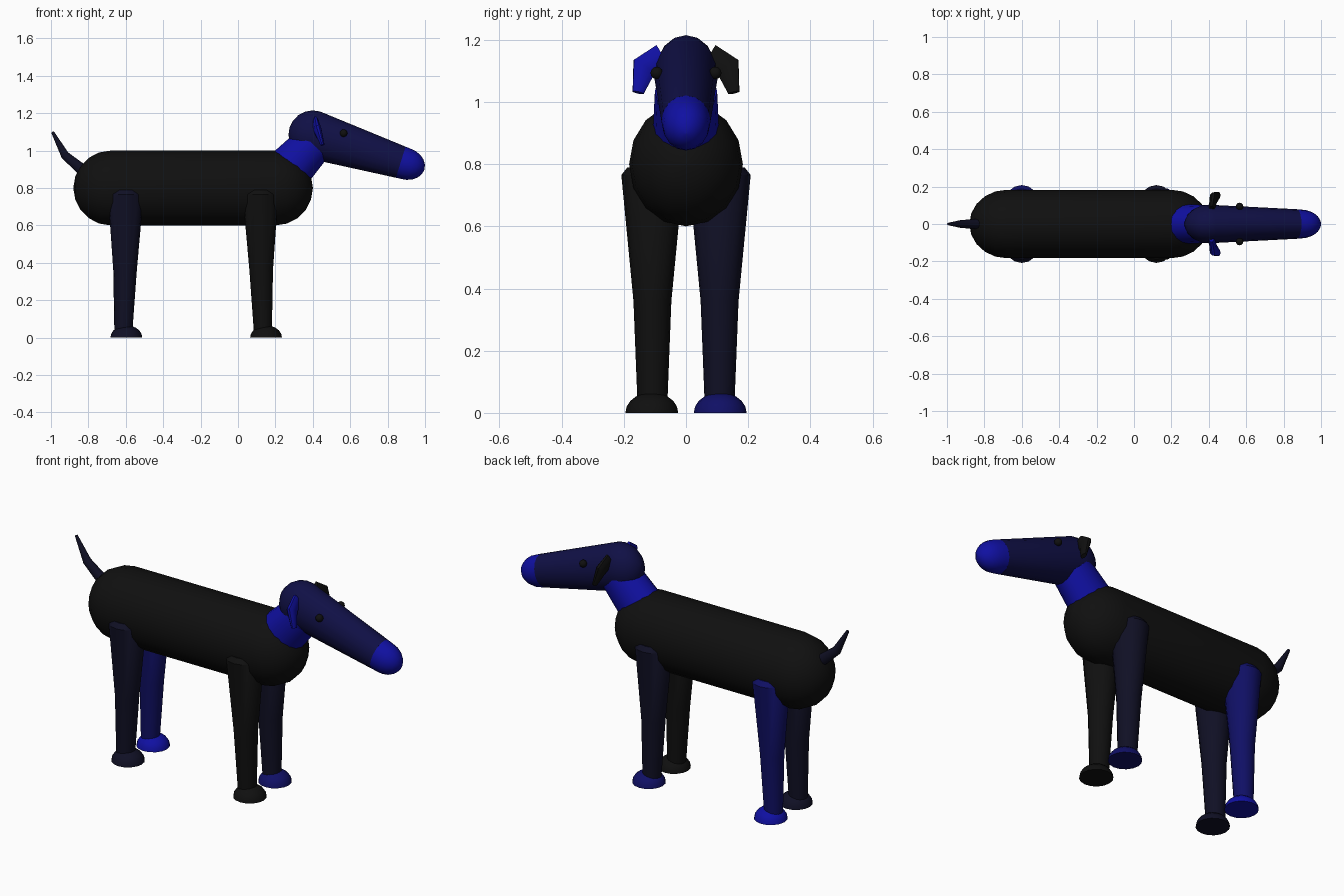
import bpy, bmesh, math
from mathutils import Vector

cube = bpy.data.objects.get("Cube")
if cube:
    bpy.data.objects.remove(cube, do_unlink=True)


def material(name, grey, blue):
    m = bpy.data.materials.new(name)
    m.use_nodes = True
    colour = (grey, grey, blue, 1)
    m.diffuse_color = colour
    m.node_tree.nodes["Principled BSDF"].inputs["Base Color"].default_value = colour
    return m


black = material("black", 0.005, 0.005)
midnight = material("midnight blue", 0.005, 0.018)
navy = material("navy", 0.005, 0.06)
mid_blue = material("medium blue", 0.005, 0.13)
bright = material("bright blue", 0.005, 0.36)


def tube(name, stations, mat, ref=(0, 1, 0), sides=16):
    """Loft elliptical rings: each station is (centre, radius along ref, other radius)."""
    bm = bmesh.new()
    centres = [Vector(s[0]) for s in stations]
    rings = []
    for i, (c, ra, rb) in enumerate(stations):
        a, b = centres[max(i - 1, 0)], centres[min(i + 1, len(centres) - 1)]
        t = (b - a).normalized()
        u = Vector(ref)
        u = (u - t * u.dot(t)).normalized()
        v = t.cross(u)
        ring = []
        for k in range(sides):
            w = math.tau * k / sides
            ring.append(bm.verts.new(centres[i] + u * ra * math.cos(w) + v * rb * math.sin(w)))
        rings.append(ring)
    for r, s in zip(rings, rings[1:]):
        for k in range(sides):
            n = (k + 1) % sides
            bm.faces.new((r[k], r[n], s[n], s[k]))
    bm.faces.new(rings[0])
    bm.faces.new(rings[-1])
    bmesh.ops.recalc_face_normals(bm, faces=bm.faces)
    mesh = bpy.data.meshes.new(name)
    bm.to_mesh(mesh)
    bm.free()
    mesh.materials.append(mat)
    obj = bpy.data.objects.new(name, mesh)
    bpy.context.collection.objects.link(obj)
    bpy.ops.object.select_all(action='DESELECT')
    bpy.context.view_layer.objects.active = obj
    obj.select_set(True)
    bpy.ops.object.shade_smooth_by_angle(angle=math.radians(40))
    return obj


def dome(centre, axis, length, ra, rb, steps=5):
    """Stations of a half ellipsoid, from its rim to its tip along axis."""
    c, d = Vector(centre), Vector(axis).normalized()
    out = []
    for i in range(steps + 1):
        w = math.pi / 2 * i / steps
        f = max(math.cos(w), 0.02)
        out.append((c + d * length * math.sin(w), ra * f, rb * f))
    return out


# Body: long capsule
tube("body", dome((-0.68, 0, 0.8), (-1, 0, 0), 0.2, 0.183, 0.2)[::-1]
     + dome((0.2, 0, 0.8), (1, 0, 0), 0.2, 0.183, 0.2), black)

# Neck and head
tube("neck", [((0.25, 0, 0.875), 0.108, 0.128), ((0.40, 0, 1.035), 0.1, 0.108)], bright)
skull, muzzle = Vector((0.40, 0, 1.085)), Vector((0.87, 0, 0.938))
axis = muzzle - skull
tube("head", dome(skull, -axis, 0.13, 0.103, 0.13)[::-1] + [(muzzle, 0.079, 0.087)], navy)
tube("nose", [(muzzle - axis * 0.005, 0.079, 0.087)]
     + dome(muzzle + axis * 0.05, axis, 0.108, 0.077, 0.085), bright)

# Tail
tube("tail", [((-0.80, 0, 0.87), 0.03, 0.035), ((-0.925, 0, 0.975), 0.021, 0.024),
              ((-0.992, 0, 1.1), 0.007, 0.008)], midnight, sides=10)

# Eyes and ears on both sides
for label, side, ear_mat in (("near", -1, bright), ("far", 1, black)):
    eye = Vector((0.565, side * 0.094, 1.093))
    tube(label + "_eye", dome(eye, (0, 0, -1), 0.02, 0.02, 0.02, 4)[::-1]
         + dome(eye, (0, 0, 1), 0.02, 0.02, 0.02, 4)[1:], black, sides=12)
    tube(label + "_ear", [((0.415, side * 0.075, 1.145), 0.015, 0.045),
                          ((0.425, side * 0.135, 1.112), 0.022, 0.042),
                          ((0.452, side * 0.154, 1.03), 0.011, 0.019)],
         ear_mat, ref=(1, 0, 0), sides=10)

# Legs with flat-bottomed paws
legs = (("near_front", 0.12, -1, 1, black, black),
        ("far_front", 0.12, 1, 1, midnight, mid_blue),
        ("near_rear", -0.60, -1, -1, midnight, midnight),
        ("far_rear", -0.60, 1, -1, mid_blue, bright))
for label, x, side, lean, leg_mat, paw_mat in legs:
    y = side * 0.108
    tube(label + "_leg", [((x + lean * 0.013, y, 0.03), 0.048, 0.048),
                          ((x + lean * 0.004, y, 0.36), 0.061, 0.063),
                          ((x, y, 0.765), 0.1, 0.095),
                          ((x, y, 0.79), 0.08, 0.08)], leg_mat)
    paw_x = x + (0.03 if lean > 0 else 0.003)
    tube(label + "_paw", dome((paw_x, side * 0.11, 0), (0, 0, 1), 0.066, 0.085, 0.085), paw_mat)
